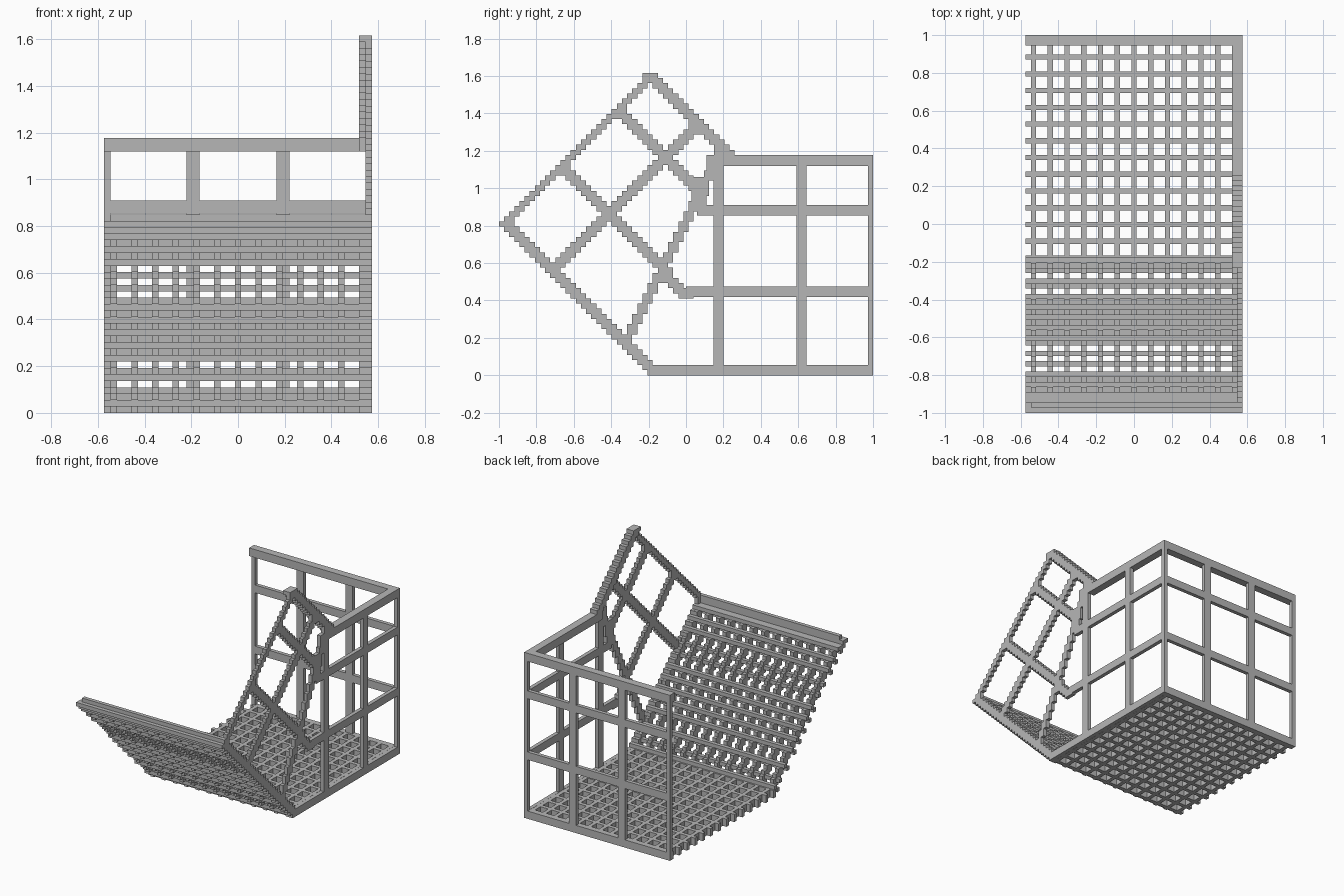
import bpy
import bmesh
from mathutils import Matrix

cube = bpy.data.objects.get("Cube")
if cube:
    bpy.data.objects.remove(cube, do_unlink=True)

V = 2 / 73            # width of one small block
W = 0.574             # half width of the model
PITCH = 0.0886        # spacing of the mesh bars
INNER = W - V         # inside face of the side panel

steel = bpy.data.materials.new("plain_grey")
steel.use_nodes = True
grey = (0.47, 0.47, 0.47, 1)
steel.diffuse_color = grey
steel.node_tree.nodes["Principled BSDF"].inputs["Base Color"].default_value = grey


def box(bm, x0, x1, y0, y1, z0, z1):
    size = (x1 - x0, y1 - y0, z1 - z0)
    mid = ((x0 + x1) / 2, (y0 + y1) / 2, (z0 + z1) / 2)
    bmesh.ops.create_cube(bm, size=1, matrix=Matrix.Translation(mid) @ Matrix.Diagonal((*size, 1)))


def block(bm, x0, x1, i, j, wide=1):
    """A bar along x whose section sits on the block grid."""
    box(bm, x0, x1, i * V - 1, (i + wide) * V - 1, j * V, (j + 1) * V)


def stair(bm, x0, x1, j0, j1, i0, slope, wide):
    """Stepped bar rising from row j0 to row j1."""
    for j in range(j0, j1 + 1):
        block(bm, x0, x1, round(i0 + slope * (j - j0)), j, wide)


def finish(bm, name):
    mesh = bpy.data.meshes.new(name)
    bm.to_mesh(mesh)
    bm.free()
    mesh.materials.append(steel)
    bpy.context.collection.objects.link(bpy.data.objects.new(name, mesh))


bars = [(0.42, 0.475), (0.855, 0.91)]
top = (1.12, 1.178)

# Floor mesh
bm = bmesh.new()
for k in range(-6, 7):
    x = k * PITCH
    box(bm, x - V / 2, x + V / 2, -0.2, 1 - V, 0, 2 * V)
for k in range(14):
    y = 0.972 - k * PITCH
    box(bm, -W, INNER, y - V / 2, y + V / 2, 0, 2 * V)
finish(bm, "floor_mesh")

# Back wall frame
bm = bmesh.new()
box(bm, -W, W, 1 - 2 * V, 1, *top)
box(bm, -W, W, 1 - V, 1, 0, 2 * V)
for z0, z1 in bars:
    box(bm, -W, W, 1 - V, 1, z0, z1)
for x0, x1 in [(-W, V - W), (-0.22, -0.165), (0.165, 0.22), (INNER, W)]:
    box(bm, x0, x1, 1 - V, 1, 0, top[1])
finish(bm, "back_frame")

# Left wall frame
bm = bmesh.new()
box(bm, INNER - V, W, 0.2, 1, *top)
box(bm, INNER, W, -0.2, 1, 0, 2 * V)
for (z0, z1), y0 in zip(bars, (0.0, 0.06)):
    box(bm, INNER, W, y0, 1, z0, z1)
for y0 in (0.147, 0.59):
    box(bm, INNER, W, y0, y0 + 2 * V, 0, top[1])
box(bm, INNER, W, 0.03, 0.11, 0.91, 1.06)
box(bm, INNER, W, 0.11, 0.2, 1.06, 1.178)
stair(bm, INNER, W, 15, 19, 35, -1, 3)
finish(bm, "left_frame")

# Tilted side panel of the open door
bm = bmesh.new()
stair(bm, INNER, W, 0, 29, 29, -1, 3)
stair(bm, INNER, W, 29, 58, 0, 1, 2)
stair(bm, INNER - V, W, 43, 58, 43, -1, 3)
stair(bm, INNER, W, 20, 40, 31, -1, 3)
stair(bm, INNER, W, 35, 51, 38, -1, 3)
stair(bm, INNER, W, 21, 48, 10, 1, 3)
stair(bm, INNER, W, 7, 43, 24.3, 0.496, 2)
finish(bm, "door_side_panel")

# Tilted door mesh: stepped columns and cross bars
bm = bmesh.new()
for k in range(-6, 7):
    x = k * PITCH
    stair(bm, x - V / 2, x + V / 2, 0, 28, 29, -1, 3)
for r in range(13):
    j = 1 + round(r * 2.2)
    if 2 <= j <= 4 or 17 <= j <= 22:
        block(bm, -W, W, 30 - j, j)
    else:
        block(bm, -W, W, 29 - j, j)
        block(bm, -W, W, 30 - j, j + 1)
finish(bm, "door_mesh")

# Lip along the door's outer edge
bm = bmesh.new()
block(bm, -W, W, 0, 29)
block(bm, -W, W, 1, 28, 2)
block(bm, V - W, W, 1, 30)
block(bm, -W, W, 1, 29)
finish(bm, "door_lip")
